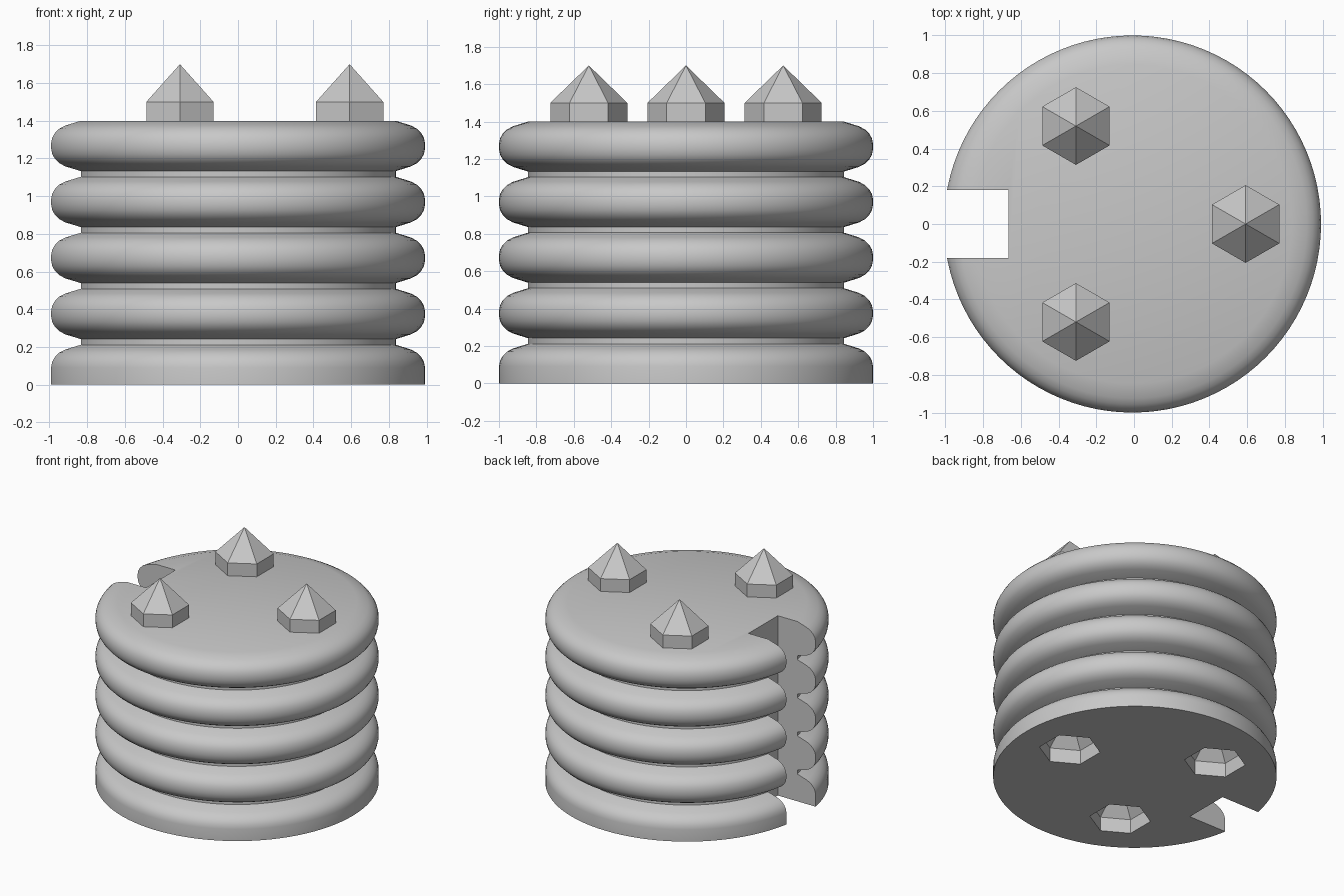
import bpy, bmesh, math

old = bpy.data.objects.get("Cube")
if old:
    bpy.data.objects.remove(old, do_unlink=True)

grey = bpy.data.materials.new("grey")
grey.use_nodes = True
grey.diffuse_color = (0.58, 0.58, 0.58, 1)
grey.node_tree.nodes["Principled BSDF"].inputs["Base Color"].default_value = grey.diffuse_color

CX = -0.008          # disc axis, offset because the slot trims one side
TOP = 1.4
PITCH = 0.297


def make_object(name, bm):
    mesh = bpy.data.meshes.new(name)
    bm.to_mesh(mesh)
    bm.free()
    obj = bpy.data.objects.new(name, mesh)
    bpy.context.collection.objects.link(obj)
    mesh.materials.append(grey)
    return obj


def lathe(name, profile, steps=96):
    """Stack of circles from (radius, height) pairs, capped at both ends."""
    bm = bmesh.new()
    rings = [[bm.verts.new((CX + r * math.cos(2 * math.pi * i / steps),
                            r * math.sin(2 * math.pi * i / steps), z))
              for i in range(steps)] for r, z in profile]
    for low, high in zip(rings, rings[1:]):
        for i in range(steps):
            j = (i + 1) % steps
            bm.faces.new((low[i], low[j], high[j], high[i]))
    bm.faces.new(rings[0][::-1])
    bm.faces.new(rings[-1])
    return make_object(name, bm)


def hex_point(name, angle, radius, base, wall, tip):
    """Hexagonal prism with a pyramid on top."""
    bm = bmesh.new()
    cx, cy = CX + 0.6 * math.cos(angle), 0.6 * math.sin(angle)
    corners = [(cx + radius * math.cos(math.radians(60 * k + 30)),
                cy + radius * math.sin(math.radians(60 * k + 30))) for k in range(6)]
    low = [bm.verts.new((x, y, base)) for x, y in corners]
    high = [bm.verts.new((x, y, wall)) for x, y in corners]
    apex = bm.verts.new((cx, cy, tip))
    bm.faces.new(low[::-1])
    for i in range(6):
        j = (i + 1) % 6
        bm.faces.new((low[i], low[j], high[j], high[i]))
        bm.faces.new((high[i], high[j], apex))
    return make_object(name, bm)


def cut(target, cutter):
    mod = target.modifiers.new("cut", 'BOOLEAN')
    mod.operation = 'DIFFERENCE'
    mod.solver = 'EXACT'
    mod.object = cutter
    bpy.context.view_layer.update()
    bpy.context.view_layer.objects.active = target
    bpy.ops.object.modifier_apply(modifier=mod.name)
    bpy.data.objects.remove(cutter, do_unlink=True)


# Ribbed body: rounded rings separated by narrow grooves
# Each pair is a radius and a distance outward from the ring's shoulder line
shoulder = [(1, -0.075), (0.994, -0.045), (0.98, -0.02), (0.957, 0.003),
            (0.925, 0.02), (0.845, 0.045)]
profile = [(1, 0)]
for n in range(5):
    crown = TOP - 0.045 - (4 - n) * PITCH
    if n:
        belly = crown - 0.177
        profile += [(r, belly - d) for r, d in reversed(shoulder)]
    profile += [(r, crown + d) for r, d in shoulder]
body = lathe("ribbed_body", profile)

# Straight slot down one side
bm = bmesh.new()
bmesh.ops.create_cube(bm, size=1)
for v in bm.verts:
    v.co.x = -0.665 if v.co.x > 0 else -1.3
    v.co.y *= 0.36
    v.co.z = 1.7 if v.co.z > 0 else -0.2
cut(body, make_object("slot_cutter", bm))

# Pointed pegs on top and matching sockets underneath
for n, side in enumerate(("left", "back", "front")):
    angle = 2 * math.pi * n / 3
    cut(body, hex_point("socket_cutter", angle, 0.217, -0.1, 0.11, 0.32))
    hex_point(side + "_peg", angle, 0.206, TOP - 0.005, TOP + 0.1, TOP + 0.3)

# Smooth ribs, sharp slot and sockets
bpy.ops.object.select_all(action='DESELECT')
body.select_set(True)
bpy.context.view_layer.objects.active = body
bpy.ops.object.shade_smooth_by_angle(angle=math.radians(30))
